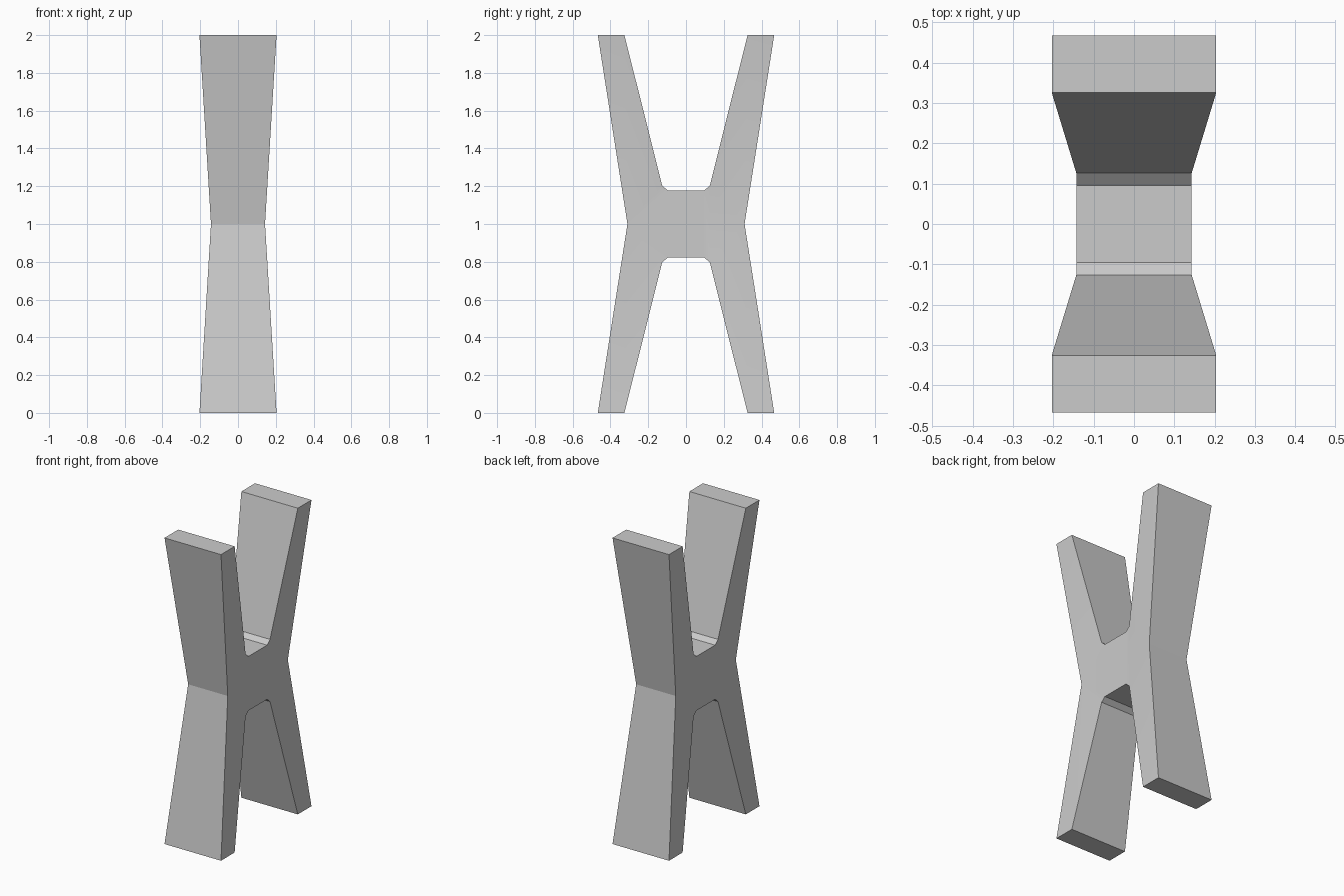
import bpy, bmesh

if "Cube" in bpy.data.objects:
    bpy.data.objects.remove(bpy.data.objects["Cube"])

WAIST_X, END_X = 0.143, 0.204

# Quarter profile (y, z above mid-height, half width): leg end outer/inner, crotch, chamfer
quarter = [(0.467, 1.0, END_X), (0.326, 1.0, END_X),
           (0.126, 0.203, WAIST_X), (0.096, 0.177, WAIST_X)]
waist = (0.31, 0.0, WAIST_X)

# Mirror the quarter around into one closed outline
upper = [waist] + quarter + [(-y, z, x) for y, z, x in reversed(quarter)]
outline = upper + [(-y, -z, x) for y, z, x in upper]
n = len(outline)

bm = bmesh.new()
sides = [[bm.verts.new((s * x, y, 1 + z)) for y, z, x in outline] for s in (1, -1)]

# Rim faces joining both sides
for i in range(n):
    j = (i + 1) % n
    bm.faces.new((sides[0][i], sides[0][j], sides[1][j], sides[1][i]))

# Side faces: flat hub plus four flared legs, each split waist to inner end
for ring in sides:
    bm.faces.new([ring[i] for i in (0, 3, 4, 5, 6, 9, 12, 13, 14, 15)])
    for w, outer, inner, crotch in ((0, 1, 2, 3), (9, 8, 7, 6),
                                    (9, 10, 11, 12), (0, 17, 16, 15)):
        bm.faces.new((ring[w], ring[outer], ring[inner]))
        bm.faces.new((ring[w], ring[inner], ring[crotch]))

bmesh.ops.recalc_face_normals(bm, faces=bm.faces)
mesh = bpy.data.meshes.new("x_shaped_support")
bm.to_mesh(mesh)
bm.free()
support = bpy.data.objects.new("x_shaped_support", mesh)
bpy.context.collection.objects.link(support)

# Soft shading on the gently creased sides, sharp edges kept
bpy.context.view_layer.objects.active = support
support.select_set(True)
bpy.ops.object.shade_smooth_by_angle(angle=0.2)
